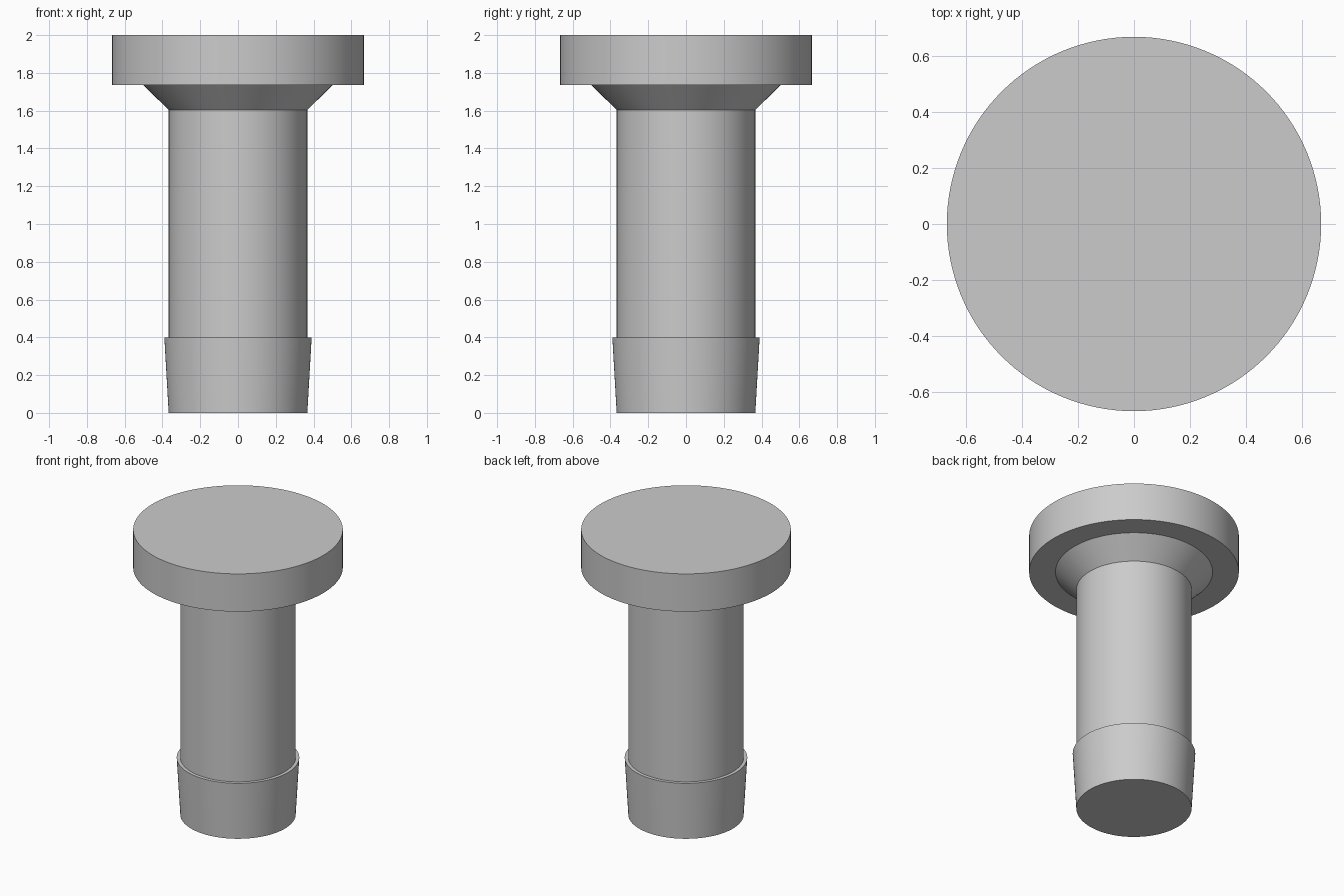
import bpy, bmesh, math

if "Cube" in bpy.data.objects:
    bpy.data.objects.remove(bpy.data.objects["Cube"])

SEGMENTS = 128

# Half profile (radius, z), from the bottom centre to the top centre
profile = [
    (0, 0), (0.367, 0), (0.39, 0.4),      # flared tip
    (0.367, 0.4), (0.367, 1.603),         # shaft
    (0.5, 1.735),                         # conical neck
    (0.667, 1.735), (0.667, 2), (0, 2),   # flat head
]


def lathe(name, points):
    """Revolve a half profile around z into a closed solid."""
    bm = bmesh.new()
    verts = [bm.verts.new((r, 0, z)) for r, z in points]
    edges = [bm.edges.new(pair) for pair in zip(verts, verts[1:])]
    bmesh.ops.spin(bm, geom=verts + edges, cent=(0, 0, 0), axis=(0, 0, 1),
                   angle=math.tau, steps=SEGMENTS, use_merge=True)
    bmesh.ops.remove_doubles(bm, verts=bm.verts[:], dist=1e-5)
    bmesh.ops.recalc_face_normals(bm, faces=bm.faces[:])
    mesh = bpy.data.meshes.new(name)
    bm.to_mesh(mesh)
    bm.free()
    obj = bpy.data.objects.new(name, mesh)
    bpy.context.collection.objects.link(obj)
    return obj


# Headed pin: one turned solid, smooth around with crisp steps
pin = lathe("headed_pin", profile)
bpy.context.view_layer.objects.active = pin
pin.select_set(True)
# The tip meets the shaft at sharp steps; only round sides are smoothed
bpy.ops.object.shade_smooth_by_angle(angle=math.radians(30))
